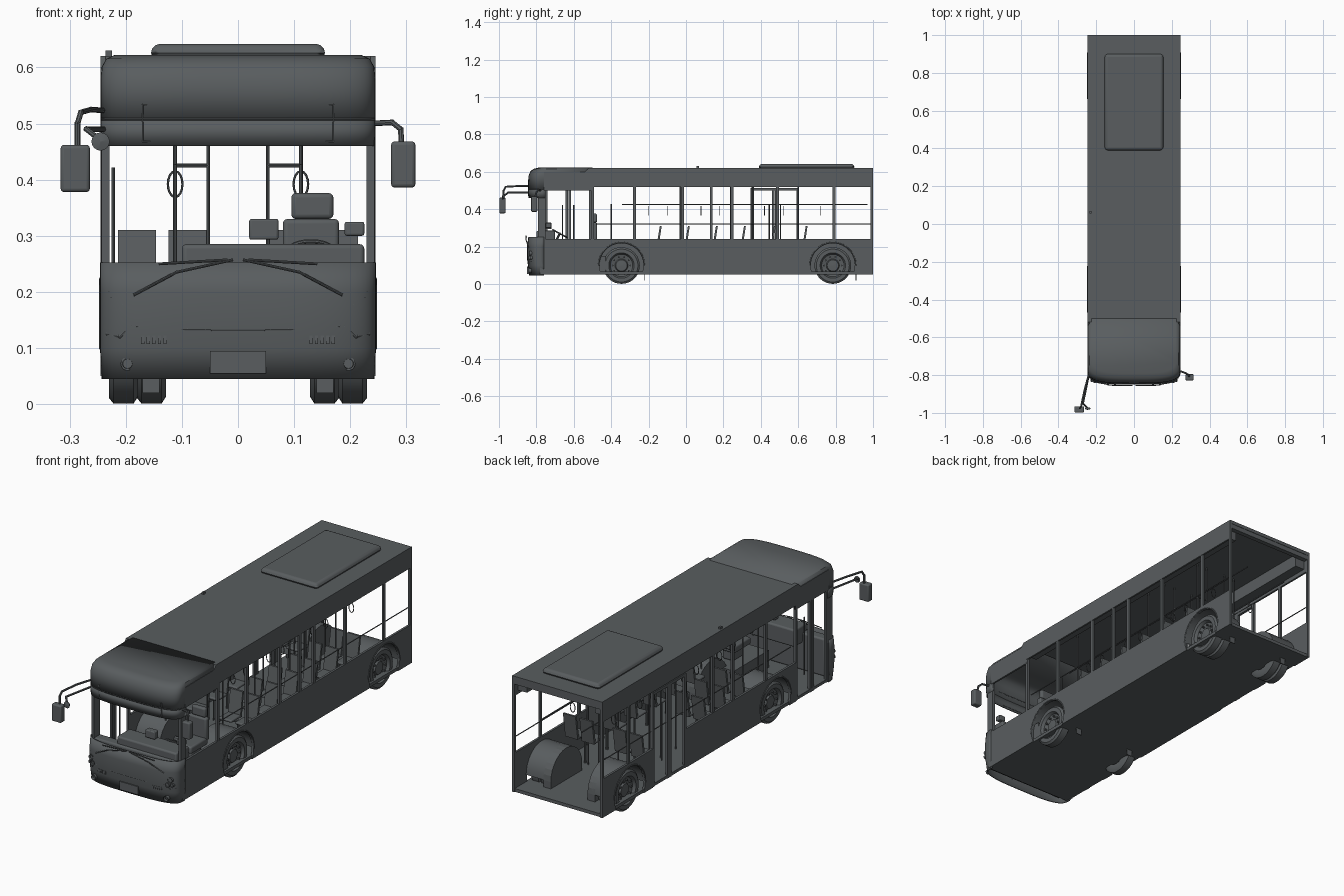
import bpy, bmesh, math
from math import sin, cos, pi
from mathutils import Matrix, Vector

if "Cube" in bpy.data.objects:
    bpy.data.objects.remove(bpy.data.objects["Cube"])

GREY = (0.1, 0.11, 0.115, 1)
mat = bpy.data.materials.new("slate grey")
mat.use_nodes = True
mat.diffuse_color = GREY
mat.node_tree.nodes["Principled BSDF"].inputs["Base Color"].default_value = GREY
SIDES = (1, -1)


def make(name, bm, smooth=False, bevel=0):
    bmesh.ops.recalc_face_normals(bm, faces=bm.faces)
    me = bpy.data.meshes.new(name)
    bm.to_mesh(me)
    bm.free()
    me.materials.append(mat)
    ob = bpy.data.objects.new(name, me)
    bpy.context.collection.objects.link(ob)
    if bevel:
        mod = ob.modifiers.new("bevel", 'BEVEL')
        mod.width, mod.segments = bevel, 3
    if smooth:
        bpy.ops.object.select_all(action='DESELECT')
        ob.select_set(True)
        bpy.context.view_layer.objects.active = ob
        bpy.ops.object.shade_smooth_by_angle(angle=math.radians(35))
    return ob


def boxes(name, items, bevel=0):
    """Each item is x0, x1, y0, y1, z0, z1."""
    bm = bmesh.new()
    for x0, x1, y0, y1, z0, z1 in items:
        m = Matrix.Translation(((x0 + x1) / 2, (y0 + y1) / 2, (z0 + z1) / 2))
        bmesh.ops.create_cube(bm, size=1, matrix=m @ Matrix.Diagonal((x1 - x0, y1 - y0, z1 - z0, 1)))
    return make(name, bm, bevel > 0, bevel)


def prism(name, pts, x0, x1):
    """Extrude a (y, z) outline across x."""
    bm = bmesh.new()
    face = bm.faces.new([bm.verts.new((x0, y, z)) for y, z in pts])
    ext = bmesh.ops.extrude_face_region(bm, geom=[face])
    moved = [v for v in ext["geom"] if isinstance(v, bmesh.types.BMVert)]
    bmesh.ops.translate(bm, verts=moved, vec=(x1 - x0, 0, 0))
    return make(name, bm)


def tubes(name, paths, r=0.004, seg=8):
    """Straight rods along each path."""
    bm = bmesh.new()
    for path in paths:
        for a, b in zip(path, path[1:]):
            a, b = Vector(a), Vector(b)
            d = b - a
            m = Matrix.Translation((a + b) / 2) @ d.to_track_quat('Z', 'Y').to_matrix().to_4x4()
            bmesh.ops.create_cone(bm, cap_ends=True, segments=seg, radius1=r, radius2=r,
                                  depth=d.length + r, matrix=m)
    return make(name, bm, True)


def lathe(name, prof, centre, axis='X', steps=36):
    """Spin (offset, radius) points about an axis through centre."""
    bm = bmesh.new()
    vs = [bm.verts.new((a, 0, r)) for a, r in prof]
    es = [bm.edges.new(p) for p in zip(vs, vs[1:])]
    bmesh.ops.spin(bm, geom=vs + es, cent=(0, 0, 0), axis=(1, 0, 0), angle=2 * pi, steps=steps)
    bmesh.ops.remove_doubles(bm, verts=bm.verts, dist=1e-4)
    if axis == 'Y':
        bmesh.ops.rotate(bm, verts=bm.verts, matrix=Matrix.Rotation(-pi / 2, 3, 'Z'))
    bmesh.ops.translate(bm, verts=bm.verts, vec=centre)
    return make(name, bm, True)


def nose(name, levels, yb, cap=False):
    """Bowed front skin lofted through (z, front y, half width)."""
    bm, rows = bmesh.new(), []
    for z, yf, w in levels:
        row = [bm.verts.new((w, yb, z))]
        for i in range(33):
            t = pi / 2 - pi * i / 32
            x = w * math.copysign(abs(sin(t)) ** 0.62, t)
            row.append(bm.verts.new((x, yf + 0.07 * (1 - max(cos(t), 0) ** 0.62), z)))
        row.append(bm.verts.new((-w, yb, z)))
        rows.append(row)
    for a, b in zip(rows, rows[1:]):
        for i in range(len(a) - 1):
            bm.faces.new((a[i], a[i + 1], b[i + 1], b[i]))
    if cap:
        bm.faces.new(rows[-1])
    ob = make(name, bm, True)
    mod = ob.modifiers.new("thickness", 'SOLIDIFY')
    mod.thickness, mod.offset = 0.006, 0


def nose_y(x, yf=-0.847):
    return yf + 0.07 * (1 - (1 - min(abs(x) / 0.243, 1) ** 3.2) ** 0.31)


# Front skin
nose("front_panel", [(0.045, -0.835, 0.24), (0.1, -0.842, 0.243), (0.135, -0.847, 0.243),
                     (0.2, -0.847, 0.243), (0.252, -0.84, 0.243)], -0.76)
nose("windscreen_header", [(0.46, -0.84, 0.241), (0.51, -0.842, 0.242)], -0.75)
nose("front_roof_cap", [(0.505, -0.842, 0.242), (0.575, -0.84, 0.242), (0.6, -0.83, 0.24),
                        (0.613, -0.815, 0.233), (0.619, -0.79, 0.22)], -0.5, True)

# Floor, roof and rear frame
boxes("floor", [(-0.24, 0.24, -0.78, 0.995, 0.05, 0.066)])
boxes("roof", [(-0.245, 0.245, -0.52, 1, 0.603, 0.62), (-0.235, 0.235, 0.975, 0.998, 0.58, 0.604)])
boxes("roof_hatch", [(-0.155, 0.155, 0.39, 0.9, 0.61, 0.642)], 0.02)
boxes("ceiling_ducts", [(s * 0.21 - 0.025, s * 0.21 + 0.025, -0.5, 0.97, 0.54, 0.604) for s in SIDES])
boxes("roof_aerial", [(-0.236, -0.225, 0.055, 0.07, 0.615, 0.63)])

# Lower side panels with wheel arches
WHEELS = (-0.345, 0.785)
def side_panel(name, s, y0, y1):
    pts = [(y0, 0.05)]
    for c in WHEELS:
        if y0 < c < y1:
            h = math.asin(0.05 / 0.118)
            for i in range(17):
                a = pi + h - (pi + 2 * h) * i / 16
                pts.append((c + 0.118 * cos(a), 0.1 + 0.118 * sin(a)))
    prism(name, pts + [(y1, 0.05), (y1, 0.24), (y0, 0.24)], s * 0.234, s * 0.245)

side_panel("left_side_panel", 1, -0.78, 1)
for y0, y1 in ((-0.78, -0.755), (-0.505, 0.345), (0.605, 1)):
    side_panel("right_side_panel", -1, y0, y1)

# Upper side bands and window pillars
for s in SIDES:
    prism("upper_side_band", [(-0.76, 0.5), (-0.5, 0.5), (-0.5, 0.52), (1, 0.52), (1, 0.62),
                              (-0.52, 0.62), (-0.54, 0.6), (-0.76, 0.6)], s * 0.236, s * 0.245)
    ys = (-0.5, -0.275, -0.02, 0.135, 0.245, 0.49, 0.79) if s > 0 else (-0.275, -0.02, 0.135, 0.79)
    boxes("window_pillars", [(s * 0.239 - 0.005, s * 0.239 + 0.005, y - 0.008, y + 0.008, 0.235, 0.53)
                             for y in ys])
    boxes("end_pillars", [(s * 0.239 - 0.006, s * 0.239 + 0.006, 0.987, 1, 0.05, 0.61),
                          (s * 0.236 - 0.007, s * 0.236 + 0.007, -0.79, -0.752, 0.23, 0.52)])
    tubes("window_bar", [[(s * 0.232, -0.48, 0.322), (s * 0.232, 0.99, 0.322)]], 0.0025)

# Door frames, leaves and grab poles
for y0, y1 in ((-0.755, -0.505), (0.345, 0.605)):
    mid = (y0 + y1) / 2
    ups = [(-0.243, -0.231, y - 0.007, y + 0.007, 0.05, 0.51) for y in (y0 + 0.007, mid - 0.008, mid + 0.008, y1 - 0.007)]
    bars = [(-0.243, -0.231, y0, y1, z, z + 0.014) for z in (0.052, 0.5)]
    boxes("door_frame", ups + bars)
    tubes("door_handles", [[(-0.222, mid + k, 0.14), (-0.222, mid + k, 0.42)] for k in (-0.03, 0.03)], 0.003)

# Wheels, arches and mud flaps
TYRE = [(-0.026, 0.06), (-0.026, 0.085), (-0.018, 0.098), (0.018, 0.098), (0.026, 0.088),
        (0.026, 0.068), (0.02, 0.064), (0.012, 0.06), (0.006, 0.035), (0.014, 0.03), (0.016, 0.0001)]
for s in SIDES:
    for c, xs in zip(WHEELS, ((0.204,), (0.204, 0.154))):
        for x in xs:
            lathe("wheel", [(s * a, r) for a, r in TYRE], (s * x, c, 0.099))
        tubes("wheel_nuts", [[(s * 0.205, c + 0.047 * cos(k * pi / 5), 0.099 + 0.047 * sin(k * pi / 5)),
                              (s * 0.22, c + 0.047 * cos(k * pi / 5), 0.099 + 0.047 * sin(k * pi / 5))]
                             for k in range(10)], 0.005, 6)
        arc = [(c + 0.122 * cos(k * pi / 14), 0.1 + 0.122 * sin(k * pi / 14)) for k in range(15)]
        prism("wheel_housing", [(c + 0.122, 0.055)] + arc + [(c - 0.122, 0.055)], s * 0.1, s * 0.14)
        tubes("arch_lip", [[(s * 0.244, y, z) for y, z in arc]], 0.004)
        bm = bmesh.new()
        ends = [[bm.verts.new((s * x, y, z)) for y, z in arc] for x in (0.12, 0.24)]
        for i in range(14):
            bm.faces.new((ends[0][i], ends[0][i + 1], ends[1][i + 1], ends[1][i]))
        make("wheel_housing_top", bm, True)
        boxes("mud_flap", [(s * 0.155 - 0.015, s * 0.155 + 0.015, c + 0.122, c + 0.126, 0.02, 0.06)])
    tubes("axle", [[(-0.2, c, 0.099), (0.2, c, 0.099)] for c in WHEELS[:1]], 0.012)

# Front details
y = nose_y(0)
boxes("number_plate", [(-0.05, 0.05, y - 0.002, y + 0.012, 0.055, 0.095)])
tubes("sign_frame", [[(a, nose_y(a, -0.844), z), (b, nose_y(b, -0.844), w)] for a, z, b, w in
                     ((-0.17, 0.468, 0.17, 0.468), (-0.17, 0.533, 0.17, 0.533),
                      (-0.17, 0.468, -0.17, 0.533), (0.17, 0.468, 0.17, 0.533))], 0.0015)
seam = [(-0.225, 0.19), (-0.18, 0.138), (-0.09, 0.133), (0, 0.132), (0.09, 0.133), (0.18, 0.138), (0.225, 0.19)]
tubes("front_seam", [[(x, nose_y(x) - 0.001, z) for x, z in seam]], 0.0025)
for s in SIDES:
    tubes("wiper", [[(s * 0.185, nose_y(0.185) - 0.005, 0.195), (s * 0.11, -0.855, 0.235), (s * 0.01, -0.855, 0.257)],
                    [(s * 0.14, -0.852, 0.25), (s * 0.02, -0.856, 0.257)]], 0.0025)
    for x, z, r in ((0.215, 0.165, 0.012), (0.204, 0.14, 0.011), (0.222, 0.14, 0.009), (0.197, 0.072, 0.012)):
        lathe("front_lamp", [(0.012, r), (-0.004, r), (-0.004, r * 0.75), (0, r * 0.7), (0, 0.0001)],
              (s * x, nose_y(x) + 0.002, z), 'Y', 20)
    rim = [(0.228, 0.2), (0.205, 0.178), (0.19, 0.14), (0.21, 0.12), (0.233, 0.125)]
    tubes("headlight_rim", [[(s * x, nose_y(x), z) for x, z in rim]], 0.003)
    boxes("corner_vents", [(s * x - 0.003, s * x + 0.003, nose_y(x) - 0.003, nose_y(x) + 0.006, 0.107, 0.122)
                           for x in (0.13, 0.14, 0.15, 0.16, 0.17)])

# Mirrors
tubes("right_mirror_arm", [[(-0.235, -0.78, 0.523), (-0.262, -0.88, 0.525), (-0.28, -0.965, 0.52),
                            (-0.286, -0.975, 0.5), (-0.286, -0.975, 0.45)],
                           [(-0.235, -0.78, 0.49), (-0.27, -0.95, 0.49), (-0.245, -0.975, 0.47)]], 0.005)
boxes("right_mirror", [(-0.316, -0.264, -0.998, -0.965, 0.378, 0.462)], 0.006)
lathe("round_mirror", [(-0.01, 0.0001), (-0.008, 0.012), (0, 0.016), (0.004, 0.0001)], (-0.245, -0.98, 0.468), 'Y', 24)
tubes("left_mirror_arm", [[(0.235, -0.775, 0.5), (0.275, -0.79, 0.502), (0.29, -0.8, 0.49), (0.292, -0.81, 0.45)]], 0.005)
boxes("left_mirror", [(0.273, 0.316, -0.828, -0.795, 0.386, 0.468)], 0.006)

# Driver area
boxes("dashboard", [(-0.1, 0.225, -0.8, -0.7, 0.2, 0.285), (-0.22, 0.225, -0.81, -0.76, 0.066, 0.25)], 0.008)
boxes("driver_platform", [(0.04, 0.23, -0.7, -0.43, 0.066, 0.15)])
boxes("dash_monitors", [(0.02, 0.072, -0.75, -0.72, 0.293, 0.33), (0.19, 0.225, -0.75, -0.72, 0.3, 0.325)], 0.004)
boxes("driver_seat", [(0.08, 0.18, -0.62, -0.49, 0.2, 0.235), (0.08, 0.18, -0.505, -0.475, 0.22, 0.33),
                      (0.095, 0.17, -0.5, -0.475, 0.33, 0.376), (0.1, 0.16, -0.59, -0.51, 0.15, 0.2)], 0.008)
wheel = lathe("steering_wheel", [(0.004 * cos(k * pi / 4), 0.042 + 0.004 * sin(k * pi / 4)) for k in range(9)], (0, 0, 0))
wheel.matrix_world = Matrix.Translation((0.13, -0.675, 0.27)) @ Matrix.Rotation(-0.5, 4, 'X') @ Matrix.Rotation(pi / 2, 4, 'Y')
tubes("steering_column", [[(0.13, -0.675, 0.27), (0.13, -0.71, 0.2)],
                          [(0.09, -0.675, 0.27), (0.17, -0.675, 0.27)]], 0.006)

# Passenger seats
seats = [(s, y) for s in SIDES for y in (-0.16, -0.01, 0.14, 0.29, 0.45, 0.62) if s > 0 or y < 0.2 or y > 0.6]
for s, y in seats:
    for x in (0.09, 0.18):
        boxes("seat_cushion", [(s * x - 0.035, s * x + 0.035, y - 0.07, y + 0.005, 0.19, 0.203)], 0.005)
        prism("seat_back", [(y, 0.19), (y + 0.012, 0.19), (y + 0.03, 0.31), (y + 0.02, 0.31)],
              s * x - 0.034, s * x + 0.034)
    tubes("seat_leg", [[(s * 0.135, y - 0.03, 0.066), (s * 0.135, y - 0.03, 0.19)],
                       [(s * 0.09, y - 0.03, 0.185), (s * 0.2, y - 0.03, 0.185)]], 0.006)

# Handrails, posts and straps
for s in SIDES:
    x = s * 0.112
    tubes("ceiling_rail", [[(x, -0.34, 0.425), (x, 0.97, 0.425)]], 0.003)
    tubes("posts", [[(x, y, 0.066), (x, y, 0.605)] for y in (-0.28, -0.03, 0.24, 0.355, 0.6)]
          + [[(s * 0.053, y, 0.066), (s * 0.053, y, 0.605)] for y in (0.36, 0.6)]
          + [[(s * 0.053, y, 0.425), (x, y, 0.425)] for y in (0.36, 0.6)]
          + [[(x, -0.4, 0.066), (x, -0.4, 0.425)]], 0.0035)
    ring = [(x + 0.013 * sin(k * pi / 8), 0.392 + 0.023 * cos(k * pi / 8)) for k in range(17)]
    tubes("strap_rings", [[(px, y, pz) for px, pz in ring] for y in (-0.2, -0.1, 0.08, 0.18, 0.42, 0.52, 0.72)], 0.002, 6)
